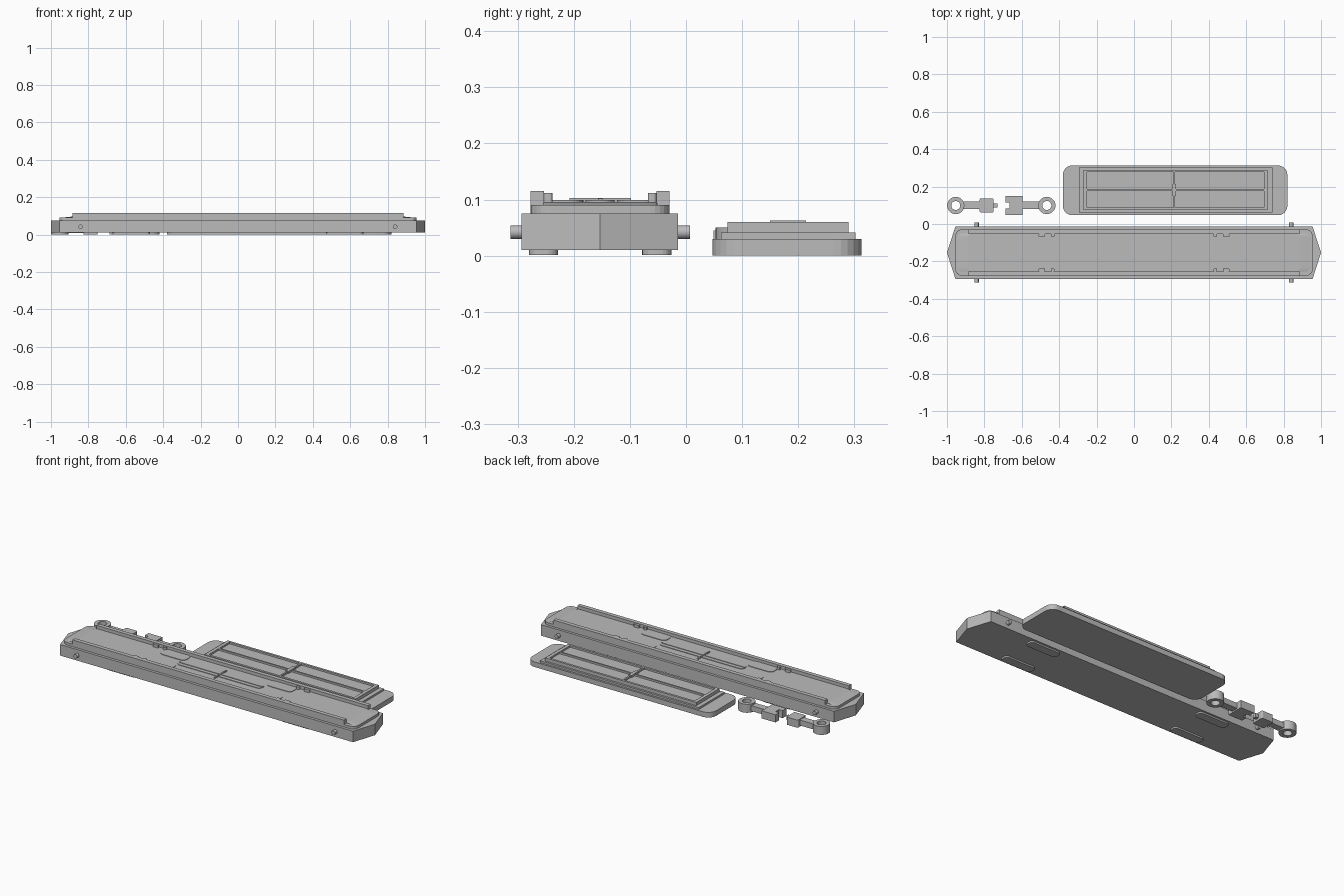
import bpy, bmesh, math

if "Cube" in bpy.data.objects:
    bpy.data.objects.remove(bpy.data.objects["Cube"])

grey = bpy.data.materials.new("plain grey")
grey.diffuse_color = (0.5, 0.5, 0.5, 1)
grey.use_nodes = True
grey.node_tree.nodes["Principled BSDF"].inputs["Base Color"].default_value = grey.diffuse_color


def finish(name, bm):
    bmesh.ops.recalc_face_normals(bm, faces=bm.faces)
    me = bpy.data.meshes.new(name)
    bm.to_mesh(me)
    bm.free()
    me.materials.append(grey)
    ob = bpy.data.objects.new(name, me)
    bpy.context.collection.objects.link(ob)
    return ob


def prism(name, pts, z0, z1, top=None):
    # extruded outline, optionally tapering to a second outline
    bm = bmesh.new()
    lo = [bm.verts.new((x, y, z0)) for x, y in pts]
    hi = [bm.verts.new((x, y, z1)) for x, y in (top or pts)]
    bm.faces.new(lo)
    bm.faces.new(hi)
    n = len(pts)
    for i in range(n):
        j = (i + 1) % n
        bm.faces.new((lo[i], lo[j], hi[j], hi[i]))
    return finish(name, bm)


def rounded(x0, x1, y0, y1, r, seg=6):
    if r <= 0:
        return [(x0, y0), (x1, y0), (x1, y1), (x0, y1)]
    pts = []
    for k, (cx, cy) in enumerate([(x1 - r, y1 - r), (x0 + r, y1 - r),
                                  (x0 + r, y0 + r), (x1 - r, y0 + r)]):
        for i in range(seg + 1):
            a = math.pi / 2 * (k + i / seg)
            pts.append((cx + r * math.cos(a), cy + r * math.sin(a)))
    return pts


def slab(name, x0, x1, y0, y1, z0, z1, r=0):
    return prism(name, rounded(x0, x1, y0, y1, r), z0, z1)


def ring(name, cx, cy, ro, ri, z0, z1, n=32):
    bm = bmesh.new()
    loops = []
    for r, z in ((ro, z0), (ro, z1), (ri, z1), (ri, z0)):
        loops.append([bm.verts.new((cx + r * math.cos(2 * math.pi * i / n),
                                    cy + r * math.sin(2 * math.pi * i / n), z))
                      for i in range(n)])
    for k in range(4):
        a, b = loops[k], loops[(k + 1) % 4]
        for i in range(n):
            j = (i + 1) % n
            bm.faces.new((a[i], a[j], b[j], b[i]))
    return finish(name, bm)


# long body with pointed ends
CY = -0.153
prism("body", [(-1, CY), (-0.955, -0.293), (0.955, -0.293),
               (1, CY), (0.955, -0.014), (-0.955, -0.014)], 0.01, 0.075)
slab("deck", -0.955, 0.955, -0.277, -0.029, 0.075, 0.09, 0.035)
prism("deck_crown", rounded(-0.945, 0.945, -0.255, -0.051, 0.03), 0.09, 0.096,
      rounded(-0.89, 0.89, -0.255, -0.051, 0.03))

# side rails, brackets, pads and feet mirrored about the body centre line
for s in (-1, 1):
    def strip(name, x0, x1, d0, d1, z0, z1, r=0):
        y0, y1 = sorted((CY + s * d0, CY + s * d1))
        return slab(name, x0, x1, y0, y1, z0, z1, r)

    strip("side_rail", -0.885, 0.885, 0.1, 0.124, 0.09, 0.115)
    for e in (-1, 1):
        def pair(a, b):
            return sorted((e * a, e * b))
        strip("rail_bracket", *pair(0.425, 0.445), 0.085, 0.1, 0.09, 0.112, 0.005)
        strip("rail_bracket", *pair(0.475, 0.51), 0.085, 0.1, 0.09, 0.112, 0.005)
        strip("deck_pad", *pair(0.265, 0.43), 0.03, 0.1, 0.09, 0.099, 0.025)
        strip("foot", *pair(0.47, 0.67), 0.075, 0.127, 0.001, 0.01, 0.02)

# centre spine and cross bar
slab("spine_plate", -0.28, 0.27, CY - 0.026, CY + 0.026, 0.09, 0.099, 0.025)
slab("spine_bar", -0.275, 0.265, CY - 0.004, CY + 0.004, 0.09, 0.102)
slab("cross_bar", -0.012, -0.004, CY - 0.055, CY + 0.055, 0.09, 0.103)

# side pegs
for x in (-0.842, 0.84):
    bpy.ops.mesh.primitive_cylinder_add(vertices=20, radius=0.012, depth=0.32,
                                        location=(x, CY, 0.042),
                                        rotation=(math.pi / 2, 0, 0))
    peg = bpy.context.object
    peg.name = "side_peg"
    peg.data.materials.append(grey)
    bpy.ops.object.shade_smooth_by_angle()

# framed plate
slab("plate_base", -0.38, 0.82, 0.047, 0.313, 0, 0.03, 0.05)
slab("plate_step", -0.295, 0.74, 0.062, 0.302, 0.03, 0.041)
slab("plate_panel", -0.265, 0.71, 0.078, 0.288, 0.041, 0.05)
for y0, y1 in ((0.074, 0.087), (0.277, 0.29)):
    slab("frame_long_side", -0.27, 0.715, y0, y1, 0.041, 0.06)
for x0, x1 in ((-0.27, -0.25), (0.695, 0.715)):
    slab("frame_short_side", x0, x1, 0.087, 0.277, 0.041, 0.06)
slab("panel_long_bar", -0.25, 0.695, 0.177, 0.187, 0.05, 0.06)
slab("panel_short_bar", 0.21, 0.22, 0.087, 0.277, 0.05, 0.06)
slab("panel_hub", 0.205, 0.225, 0.15, 0.214, 0.05, 0.063)

# coupling link with a peg end
LY = 0.099
ring("peg_link_eye", -0.953, LY, 0.046, 0.024, 0, 0.05)
slab("peg_link_arm", -0.912, -0.82, LY - 0.02, LY + 0.02, 0.008, 0.04)
slab("peg_link_block", -0.825, -0.75, LY - 0.038, LY + 0.038, 0.0, 0.045, 0.008)
slab("peg_link_tip", -0.75, -0.73, LY - 0.01, LY + 0.01, 0.012, 0.035)

# coupling link with a forked end
ring("fork_link_eye", -0.466, LY, 0.046, 0.024, 0, 0.05)
slab("fork_link_arm", -0.6, -0.507, LY - 0.02, LY + 0.02, 0.008, 0.04)
prism("fork_link_block", [(-0.688, LY - 0.05), (-0.597, LY - 0.05),
                          (-0.597, LY + 0.05), (-0.688, LY + 0.05),
                          (-0.688, LY + 0.016), (-0.665, LY + 0.016),
                          (-0.665, LY - 0.016), (-0.688, LY - 0.016)], 0, 0.045)

for ob in list(bpy.data.objects):
    if "eye" in ob.name:
        bpy.context.view_layer.objects.active = ob
        bpy.ops.object.select_all(action='DESELECT')
        ob.select_set(True)
        bpy.ops.object.shade_smooth_by_angle()
